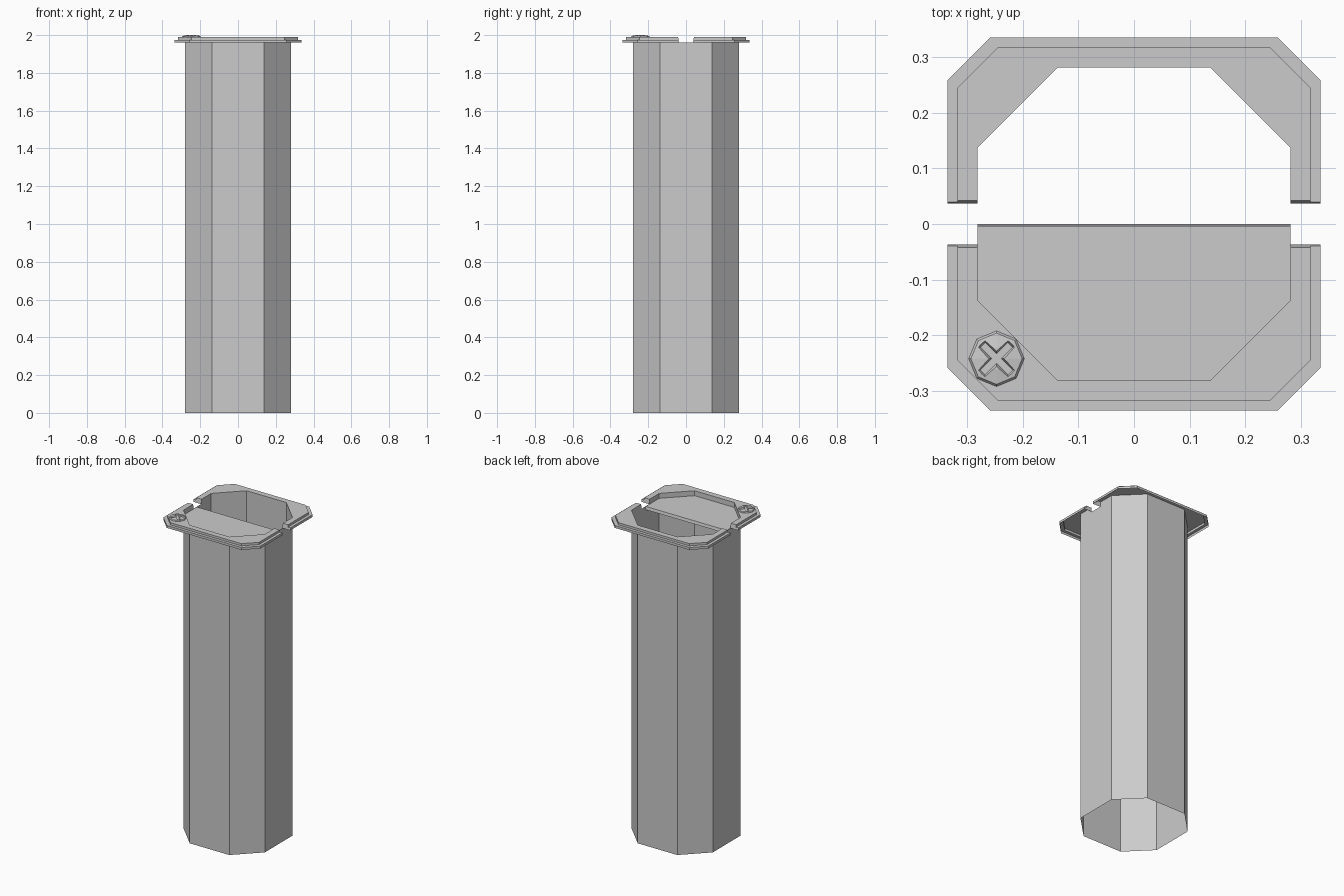
import bpy, bmesh, math
from mathutils import Matrix

cube = bpy.data.objects.get("Cube")
if cube:
    bpy.data.objects.remove(cube, do_unlink=True)

grey = bpy.data.materials.new("plain grey")
grey.use_nodes = True
grey.diffuse_color = (0.6, 0.6, 0.6, 1)
grey.node_tree.nodes["Principled BSDF"].inputs["Base Color"].default_value = (0.6, 0.6, 0.6, 1)

HALF, CORNER = 0.281, 0.137     # tube octagon
BASE, STEP, TOP = 1.96, 1.975, 1.989


def finish(name, bm):
    bmesh.ops.recalc_face_normals(bm, faces=bm.faces)
    mesh = bpy.data.meshes.new(name)
    bm.to_mesh(mesh)
    bm.free()
    mesh.materials.append(grey)
    obj = bpy.data.objects.new(name, mesh)
    bpy.context.collection.objects.link(obj)
    return obj


def bridge(bm, a, b, closed):
    for i in range(len(a) if closed else len(a) - 1):
        j = (i + 1) % len(a)
        bm.faces.new((a[i], a[j], b[j], b[i]))


def ring(bm, points, z):
    return [bm.verts.new((x, y, z)) for x, y in points]


def half_octagon(h, c, y_end, side):
    return [(x, side * y) for x, y in
            ((h, y_end), (h, c), (c, h), (-c, h), (-h, c), (-h, y_end))]


def circle(r, n=8):
    return [(r * math.cos(math.tau * i / n), r * math.sin(math.tau * i / n)) for i in range(n)]


# Open eight-sided tube
bm = bmesh.new()
outline = half_octagon(HALF, CORNER, CORNER, 1)[1:5] + half_octagon(HALF, CORNER, CORNER, -1)[4:0:-1]
bridge(bm, ring(bm, outline, 0), ring(bm, outline, BASE), True)
finish("tube", bm)

# Two stepped rim halves, hollow underneath, with sloped ends at the gap
profile = ((HALF, CORNER, BASE), (HALF, CORNER, TOP), (0.317, 0.245, TOP),
           (0.317, 0.245, STEP), (0.335, 0.258, STEP), (0.335, 0.258, BASE))
for name, side in (("front_rim", -1), ("back_rim", 1)):
    bm = bmesh.new()
    rows = [ring(bm, half_octagon(h, c, 0.037 + (z - BASE) / 6, side), z) for h, c, z in profile]
    for a, b in zip(rows, rows[1:]):
        bridge(bm, a, b, False)
    for end in (0, -1):
        bm.faces.new([row[end] for row in rows])
    finish(name, bm)

# Half cover sunk inside the front rim, with a folded back edge
bm = bmesh.new()
plate = ring(bm, half_octagon(HALF, CORNER, 0.004, -1), BASE - 0.002)
bm.faces.new(plate)
fold = ring(bm, [(HALF, 0), (-HALF, 0)], BASE - 0.02)
bridge(bm, [plate[0], plate[-1]], fold, False)
finish("half_cover", bm)

# Domed screw head
bm = bmesh.new()
rows = [ring(bm, circle(r), z) for r, z in ((0.05, TOP - 0.002), (0.05, 1.991), (0.046, 1.996), (0.02, 2.0))]
for a, b in zip(rows, rows[1:]):
    bridge(bm, a, b, True)
bm.faces.new(rows[0])
bm.faces.new(rows[-1])
screw = finish("screw_head", bm)

# Tapered cross-shaped slot cutter
bm = bmesh.new()


def cross(length, width):
    arm = ((length, -width), (length, width), (width, width))
    points = []
    for turn in range(4):
        rot = Matrix.Rotation(math.pi / 4 + turn * math.pi / 2, 2)
        points += [(rot[0][0] * x + rot[0][1] * y, rot[1][0] * x + rot[1][1] * y) for x, y in arm]
    return points


low = ring(bm, cross(0.035, 0.006), 1.991)
high = ring(bm, cross(0.041, 0.011), 2.004)
bridge(bm, low, high, True)
bm.faces.new(low)
bm.faces.new(high)
cutter = finish("slot_cutter", bm)
cutter.hide_render = True
cutter.hide_viewport = True
for obj in (screw, cutter):
    obj.location = (-0.247, -0.242, 0)
cut = screw.modifiers.new("slot", 'BOOLEAN')
cut.operation = 'DIFFERENCE'
cut.solver = 'EXACT'
cut.object = cutter
